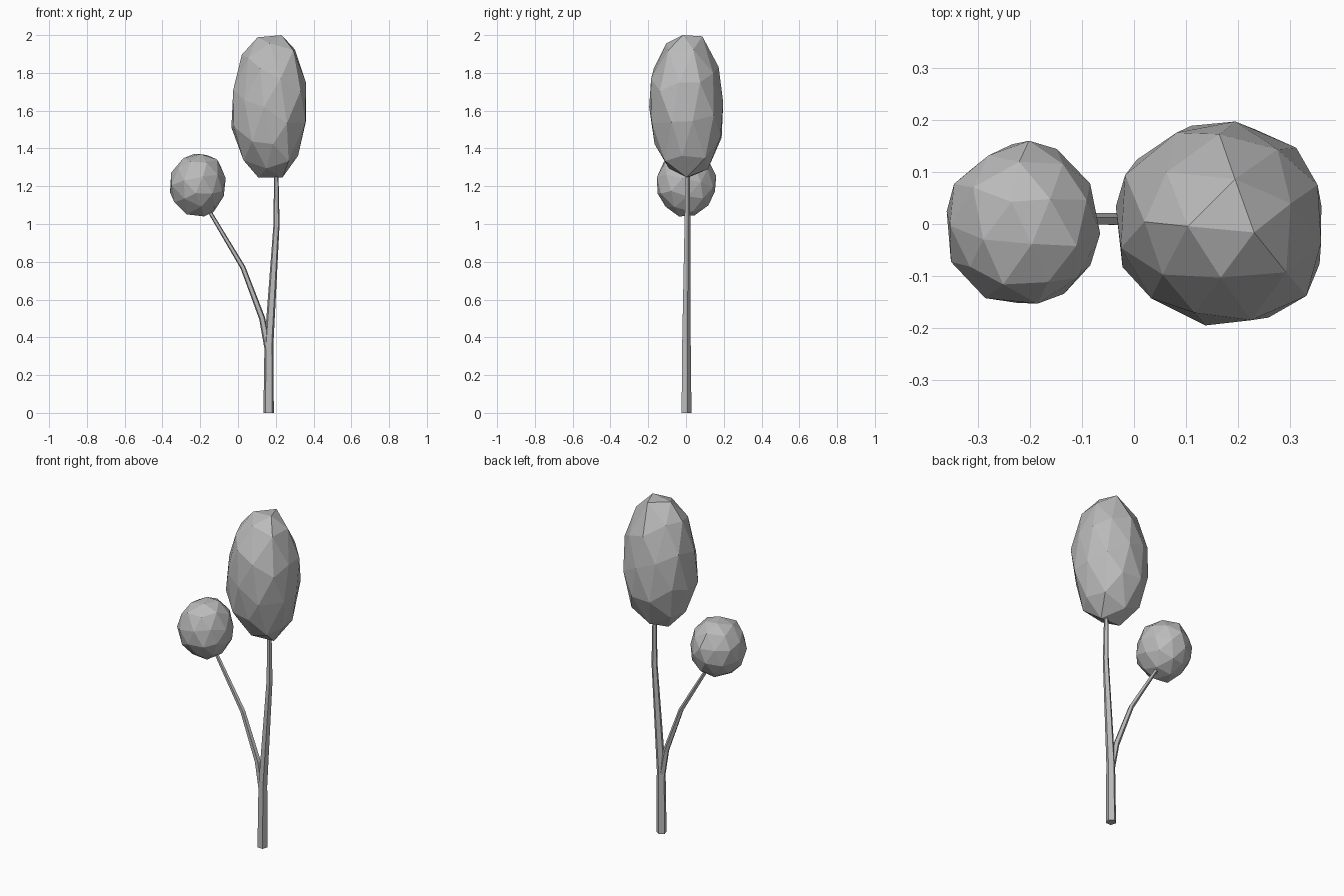
import bpy, bmesh, math, random
from mathutils import Vector, Matrix

cube = bpy.data.objects.get("Cube")
if cube:
    bpy.data.objects.remove(cube, do_unlink=True)

random.seed(4)

grey = bpy.data.materials.new("plain grey")
grey.use_nodes = True
colour = (0.5, 0.5, 0.5, 1)
grey.diffuse_color = colour
grey.node_tree.nodes["Principled BSDF"].inputs["Base Color"].default_value = colour


def finish(bm, name):
    bmesh.ops.recalc_face_normals(bm, faces=bm.faces[:])
    mesh = bpy.data.meshes.new(name)
    bm.to_mesh(mesh)
    bm.free()
    mesh.materials.append(grey)
    obj = bpy.data.objects.new(name, mesh)
    bpy.context.collection.objects.link(obj)
    return obj


def stem(name, path, sides=5):
    """Tapered five-sided tube along (x, y, z, radius) points."""
    bm = bmesh.new()
    points = [Vector(p[:3]) for p in path]
    rings = []
    for i, p in enumerate(points):
        before, after = points[max(i - 1, 0)], points[min(i + 1, len(points) - 1)]
        along = (after - before).normalized()
        if i == 0:
            along = Vector((0, 0, 1))
        back = Vector((0, 1, 0))
        side = back.cross(along).normalized()
        ring = []
        for k in range(sides):
            a = math.tau * k / sides
            ring.append(bm.verts.new(p + path[i][3] * (back * math.cos(a) + side * math.sin(a))))
        rings.append(ring)
    for low, high in zip(rings, rings[1:]):
        for k in range(sides):
            n = (k + 1) % sides
            bm.faces.new((low[k], low[n], high[n], high[k]))
    bm.faces.new(rings[0])
    bm.faces.new(rings[-1])
    return finish(bm, name)


def crown(name, low, high, spin, apex, jitter):
    """Faceted ball, leaned so its pole sits at apex, fitted to the given box."""
    bm = bmesh.new()
    bmesh.ops.create_icosphere(bm, subdivisions=2, radius=1)
    pole = Vector((apex[0], apex[1], 1 - apex[0] ** 2 - apex[1] ** 2)).normalized()
    lean = Vector((0, 0, 1)).rotation_difference(pole).to_matrix()
    turn = lean @ Matrix.Rotation(math.radians(spin), 3, "Z")
    for v in bm.verts:
        v.co = turn @ v.co + Vector([random.uniform(-jitter, jitter) for _ in range(3)])
    for axis in range(3):
        values = [v.co[axis] for v in bm.verts]
        bottom, size = min(values), max(values) - min(values)
        for v in bm.verts:
            v.co[axis] = low[axis] + (v.co[axis] - bottom) / size * (high[axis] - low[axis])
    return finish(bm, name)


# Trunk and side branch
stem("trunk", [(0.162, 0, 0, 0.029), (0.164, 0, 0.37, 0.025),
               (0.204, 0.006, 1.0, 0.017), (0.202, 0.008, 1.35, 0.011)])
stem("side_branch", [(0.158, 0, 0.34, 0.019), (0.128, 0.004, 0.5, 0.017),
                     (0.026, 0.008, 0.77, 0.014), (-0.165, 0.01, 1.09, 0.010)])

# Foliage
crown("tall_crown", (-0.035, -0.195, 1.245), (0.36, 0.197, 2.0), 29, (0.25, -0.08), 0.05)
crown("small_crown", (-0.36, -0.153, 1.04), (-0.065, 0.16, 1.37), 10, (-0.18, 0.22), 0.04)
